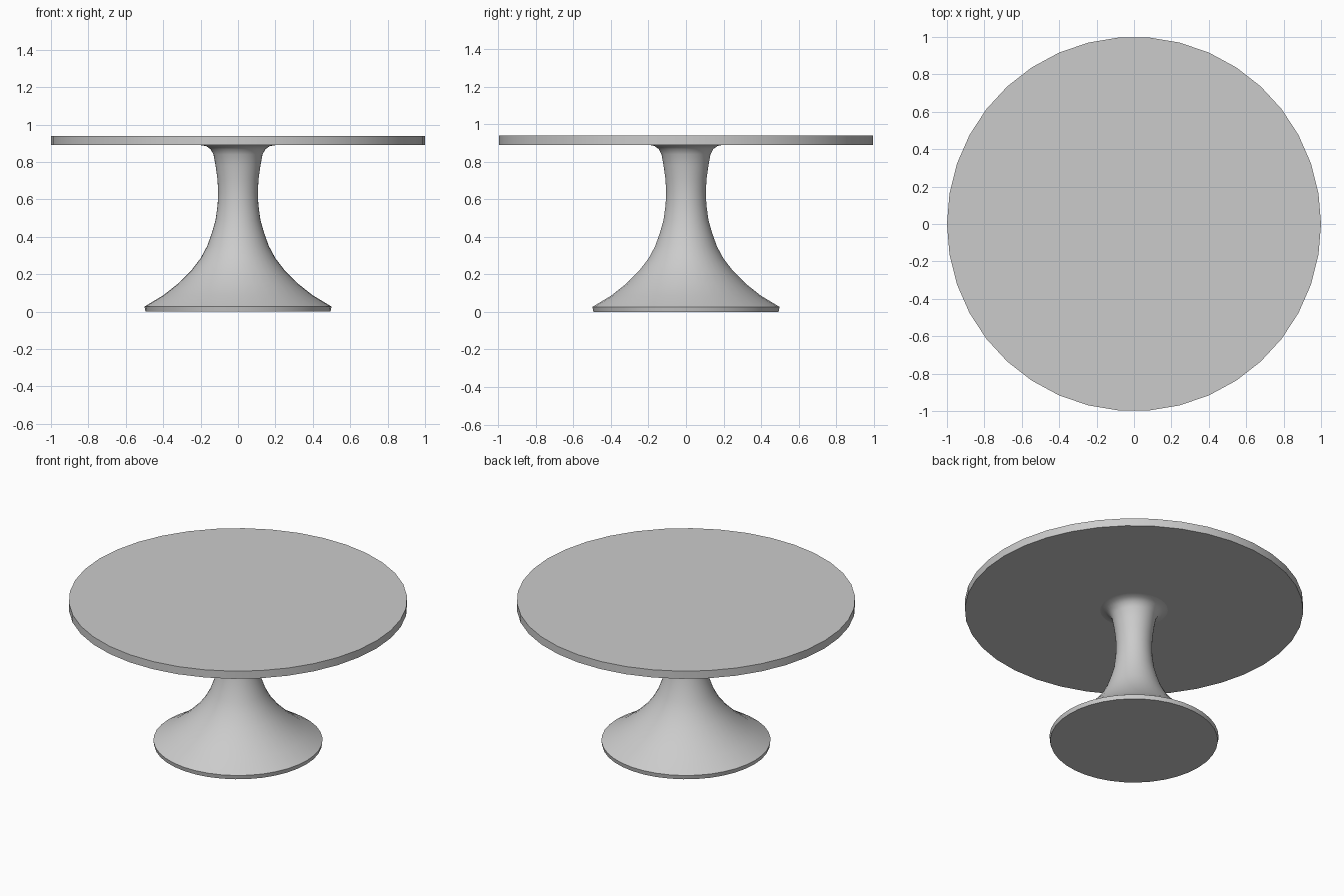
import bpy
import bmesh
from math import cos, sin, tau, radians

SIDES = 38

if "Cube" in bpy.data.objects:
    bpy.data.objects.remove(bpy.data.objects["Cube"], do_unlink=True)

grey = bpy.data.materials.new("light_grey")
grey.use_nodes = True
colour = (0.6, 0.6, 0.6, 1)
grey.diffuse_color = colour
grey.node_tree.nodes["Principled BSDF"].inputs["Base Color"].default_value = colour


def lathe(name, profile):
    """Turn a (radius, height) profile around z and cap both ends."""
    bm = bmesh.new()
    rings = [[bm.verts.new((r * cos(tau * i / SIDES), r * sin(tau * i / SIDES), z))
              for i in range(SIDES)] for r, z in profile]
    for low, high in zip(rings, rings[1:]):
        for i in range(SIDES):
            j = (i + 1) % SIDES
            bm.faces.new((low[i], low[j], high[j], high[i]))
    bm.faces.new(rings[0][::-1])
    bm.faces.new(rings[-1])
    mesh = bpy.data.meshes.new(name)
    bm.to_mesh(mesh)
    bm.free()
    mesh.materials.append(grey)
    obj = bpy.data.objects.new(name, mesh)
    bpy.context.collection.objects.link(obj)
    bpy.ops.object.select_all(action="DESELECT")
    obj.select_set(True)
    bpy.context.view_layer.objects.active = obj
    bpy.ops.object.shade_smooth_by_angle(angle=radians(30))
    return obj


# Round table top
lathe("table_top", [(1, 0.89), (1, 0.94)])

# Flared pedestal: foot rim, sweeping skirt, narrow waist, collar under the top
lathe("pedestal", [
    (0.495, 0), (0.5, 0.027), (0.4, 0.087), (0.32, 0.15), (0.25, 0.22),
    (0.2, 0.285), (0.165, 0.35), (0.14, 0.42), (0.12, 0.49), (0.109, 0.57),
    (0.106, 0.64), (0.11, 0.71), (0.12, 0.78), (0.131, 0.84),
    (0.146, 0.868), (0.17, 0.885), (0.2, 0.89)])
